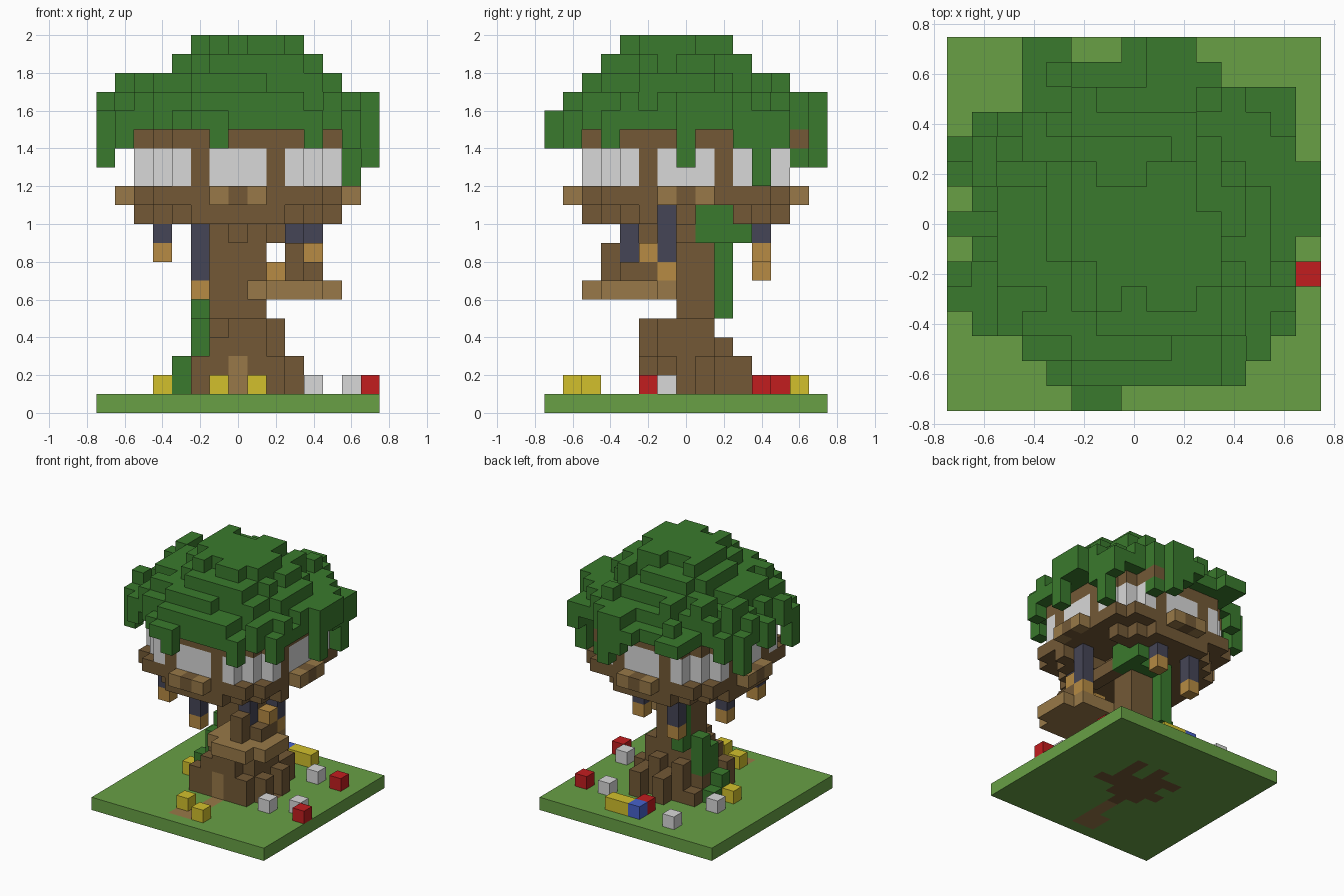
import bpy, bmesh, math, random
from mathutils import Vector

random.seed(11)
S = 0.1  # edge of one block

if "Cube" in bpy.data.objects:
    bpy.data.objects.remove(bpy.data.objects["Cube"])


def material(name, rgb):
    lin = [((c / 255 + 0.055) / 1.055) ** 2.4 for c in rgb]
    m = bpy.data.materials.new(name)
    m.use_nodes = True
    m.diffuse_color = (*lin, 1)
    m.node_tree.nodes["Principled BSDF"].inputs["Base Color"].default_value = (*lin, 1)
    return m


grass = material("grass green", (104, 160, 69))
leaf = material("leaf green", (58, 122, 45))
bark = material("bark brown", (115, 89, 54))
plank = material("plank tan", (152, 121, 72))
lamp = material("lantern orange", (183, 139, 67))
rope = material("dark slate", (69, 69, 86))
white = material("pale grey", (216, 216, 216))
yellow = material("yellow", (210, 192, 44))
red = material("red", (194, 29, 31))
blue = material("blue", (70, 97, 203))

taken = set()
AXES = [Vector(v) for v in ((1, 0, 0), (0, 1, 0), (0, 0, 1))]


def blocks(name, cells, mat):
    """Join unit blocks into one shell, keeping only the outside faces."""
    cells = set(cells) - taken
    taken.update(cells)
    bm = bmesh.new()
    for c in cells:
        mid = Vector(c) + AXES[2] / 2
        for i in range(3):
            for sign in (1, -1):
                n = AXES[i] * sign
                if tuple(int(a + b) for a, b in zip(c, n)) in cells:
                    continue
                u = AXES[(i + 1) % 3] / 2
                v = AXES[(i + 2) % 3] / 2 * sign
                f = mid + n / 2
                bm.faces.new([bm.verts.new(p * S) for p in
                              (f - u - v, f + u - v, f + u + v, f - u + v)])
    bmesh.ops.remove_doubles(bm, verts=bm.verts, dist=S / 100)
    me = bpy.data.meshes.new(name)
    bm.to_mesh(me)
    bm.free()
    me.materials.append(mat)
    ob = bpy.data.objects.new(name, me)
    bpy.context.collection.objects.link(ob)


def box(x0, x1, y0, y1, z0, z1):
    return {(x, y, z) for x in range(x0, x1 + 1)
            for y in range(y0, y1 + 1) for z in range(z0, z1 + 1)}


def disc(cx, cy, r, z0, z1):
    n = int(r)
    return {c for c in box(cx - n, cx + n, cy - n, cy + n, z0, z1)
            if math.hypot(c[0] - cx, c[1] - cy) <= r}


# Ground slab with a path and roots set into it
blocks("path", box(0, 0, -6, -3, 0, 0) | box(-1, -1, -6, -5, 0, 0), plank)
blocks("sunken_roots", disc(0, 0, 2, 0, 0) | {(2, 3, 0), (-2, 2, 0), (3, 0, 0), (0, 3, 0),
                                              (2, 1, 0), (2, 2, 0), (-1, 2, 0)}, bark)
blocks("ground", box(-7, 7, -7, 7, 0, 0), grass)

# Flowers
for name, mat, spots in (
        ("yellow_flowers", yellow, [(-1, -5), (1, -6), (1, 6), (2, 6), (-4, 0)]),
        ("white_flowers", white, [(4, -2), (6, -1), (4, 4), (-3, 6), (-4, 2)]),
        ("red_flowers", red, [(7, -2), (6, 4), (0, 5)]),
        ("blue_flower", blue, [(0, 6)])):
    blocks(name, [(x, y, 1) for x, y in spots], mat)

# Trunk, with the door and the vines set first
blocks("door", box(0, 0, -2, -2, 1, 2), plank)
blocks("vines", box(-3, -3, 0, 0, 1, 2) | {(-3, 1, 1)} | box(-2, -2, 0, 0, 3, 4)
       | box(-2, -2, 1, 1, 3, 5) | box(-1, -1, 2, 2, 5, 8)
       | box(-1, 2, 2, 2, 9, 9) | box(2, 2, 1, 3, 9, 9) | box(2, 2, 1, 2, 10, 10), leaf)
trunk = (box(-1, 1, 0, 1, 1, 10) | box(-1, 1, -1, 1, 1, 4) | box(0, 1, -2, -2, 1, 4)
         | box(2, 2, -1, 1, 1, 4) | box(2, 2, -2, 0, 9, 9) | {(0, -1, 9)})
for x, y, top in ((-2, -2, 2), (-1, -2, 3), (-2, 0, 2), (-2, 1, 2), (2, -2, 2), (3, -1, 2),
                  (3, 1, 2), (-1, 2, 3), (1, 2, 3), (0, 2, 2), (2, 2, 2), (0, 3, 2),
                  (2, 3, 2), (-2, 2, 1)):
    trunk |= box(x, x, y, y, 1, top)
blocks("trunk", trunk, bark)

# Side platform with stumps and standing lanterns
blocks("platform", disc(3, -3, 2.4, 6, 6), plank)
blocks("platform_stumps", box(3, 3, -4, -4, 7, 8) | box(4, 4, -3, -2, 7, 7), bark)
blocks("platform_lanterns", [(4, -2, 8), (2, -2, 7)], lamp)

# Hanging lanterns: column, lamp level, rope top
for i, (x, y, z, top) in enumerate(((-4, -3, 8, 9), (-2, -2, 6, 9), (-2, 4, 7, 9),
                                    (1, 4, 8, 9), (4, -1, 7, 10), (3, -3, 7, 9))):
    blocks(f"lantern_{i + 1}", [(x, y, z)], lamp)
    blocks(f"lantern_rope_{i + 1}", box(x, x, y, y, z + 1, top), rope)


# Round house: notched floor, sills, posts, windows, roof beam
def house(z0, z1):
    return disc(0, 0, 5.9, z0, z1) & box(-5, 5, -5, 5, z0, z1)


blocks("house_floor", disc(0, 0, 5.4, 10, 10) - box(2, 5, -1, 2, 10, 10), bark)
mirrors = [(sx, sy) for sx in (-1, 1) for sy in (-1, 1)]
blocks("house_deck", house(11, 11) | {(sx * a, sy * b, 11) for sx, sy in mirrors
                                      for a, b in ((4, 5), (5, 4))}, bark)
blocks("window_sills", [(sx * a, sy * b, 11) for sx, sy in mirrors
                        for a, b in ((1, 6), (6, 1))], plank)
blocks("sill_brackets", [(0, -6, 11), (0, 6, 11), (-6, 0, 11), (6, 0, 11)], bark)
blocks("house_posts", [(sx * a, sy * b, z) for sx, sy in mirrors
                       for a, b in ((2, 5), (5, 2)) for z in (12, 13)], bark)
blocks("windows", house(12, 13), white)
blocks("roof_beam", house(14, 14) | {(3, 6, 14)}, bark)

# Leaf canopy: outline of each row from back to front
rows = ((-4, 2), (-4, 3), (-4, 6), (-6, 6), (-7, 6), (-7, 7), (-6, 7), (-7, 7),
        (-6, 6), (-7, 6), (-7, 6), (-6, 6), (-4, 5), (-3, 4), (-2, -1))
# Level: radius and bounds (x low, x high, y low, y high)
tiers = {16: (6.7, -7, 7, -6, 7), 17: (5.4, -6, 5, -5, 5),
         18: (4.2, -3, 4, -4, 3), 19: (2.9, -2, 3, -3, 2)}
canopy = box(1, 2, 7, 7, 16, 16) | box(-6, -6, 2, 3, 16, 17) | {(-7, 2, 16), (-7, -2, 16)}
for i, (x0, x1) in enumerate(rows):
    y = 7 - i
    for x in range(x0, x1 + 1):
        if y == 7 and x in (-2, -1):
            continue
        canopy.add((x, y, 15))
        d = math.hypot(x - 0.4, y + 0.4) + random.uniform(-1, 1)
        for z, (r, xa, xb, ya, yb) in tiers.items():
            if d <= r and xa <= x <= xb and ya <= y <= yb:
                canopy.add((x, y, z))
# Drooping leaf columns
for x, y, z in ((-1, -7, 14), (4, -6, 14), (6, 4, 12), (7, 0, 13), (6, 3, 14), (6, -4, 14),
                (6, 5, 14), (2, 7, 13), (1, 7, 14), (3, 6, 13), (-7, 3, 13),
                (-6, 4, 14), (-6, -4, 14), (-7, -3, 13), (-7, 0, 14)):
    canopy |= box(x, x, y, y, z, 15)
blocks("canopy", canopy, leaf)
